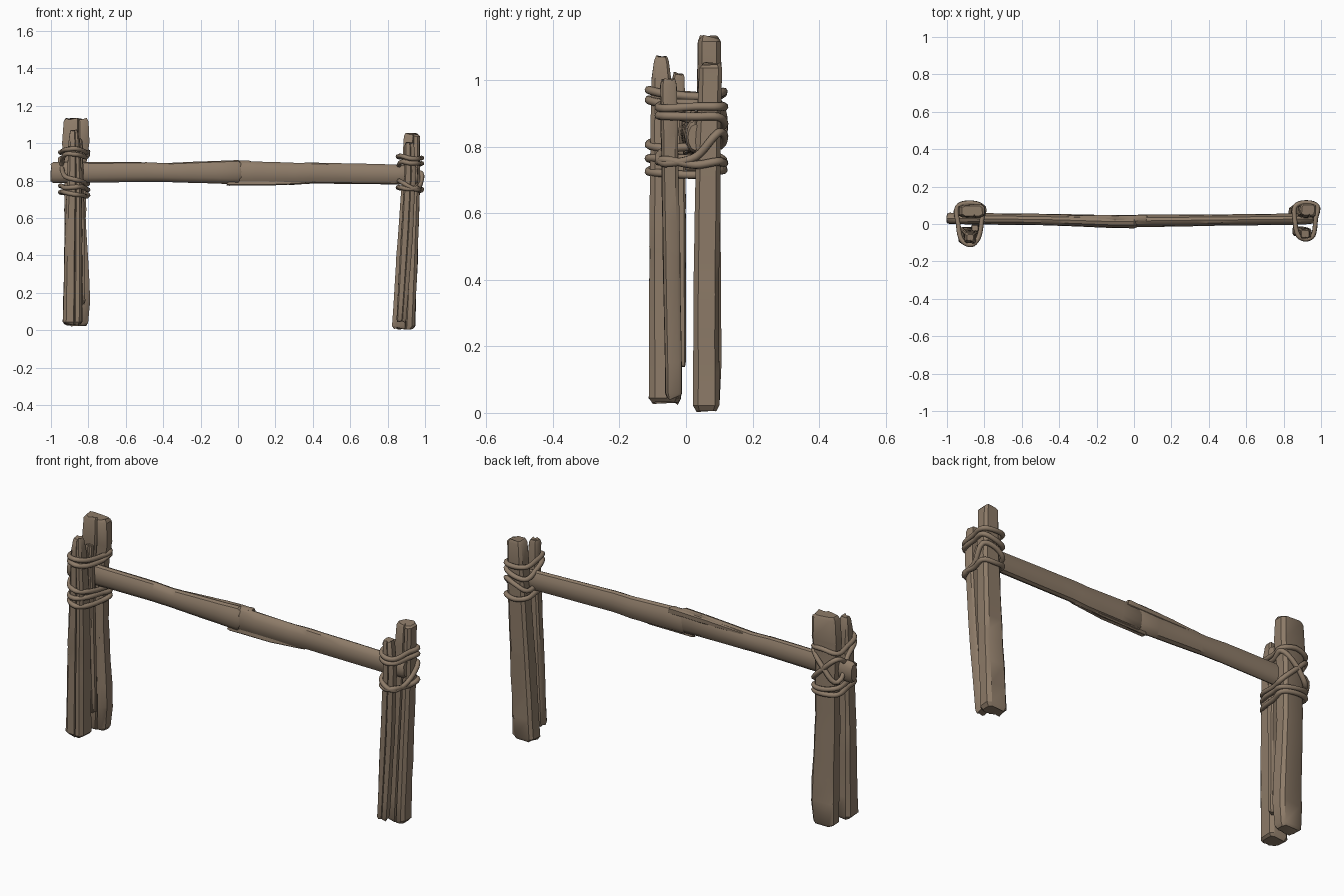
import bpy, bmesh, math, random
from mathutils import Vector

if "Cube" in bpy.data.objects:
    bpy.data.objects.remove(bpy.data.objects["Cube"])

random.seed(7)
wood = bpy.data.materials.new("weathered_brown_wood")
wood.diffuse_color = (0.27, 0.20, 0.14, 1)
wood.use_nodes = True
wood.node_tree.nodes["Principled BSDF"].inputs["Base Color"].default_value = wood.diffuse_color

# Cross-sections in unit half-sizes: plank with a split groove, and round pole
PLANK = [(1, -.65), (1, .65), (.7, 1), (-.7, 1), (-1, .65), (-1, -.65),
         (-.7, -1), (.12, -1), (.2, -.72), (.3, -1), (.7, -1)]
POLE = [(math.cos(i * math.pi / 6), math.sin(i * math.pi / 6)) for i in range(12)]


def finish(obj, angle=35):
    obj.data.materials.clear()
    obj.data.materials.append(wood)
    bpy.ops.object.select_all(action='DESELECT')
    obj.select_set(True)
    bpy.context.view_layer.objects.active = obj
    bpy.ops.object.shade_smooth_by_angle(angle=math.radians(angle))


def sample(keys, t):
    for k0, k1 in zip(keys, keys[1:]):
        if t <= k1[0]:
            f = (t - k0[0]) / (k1[0] - k0[0])
            return [a + (b - a) * f for a, b in zip(k0, k1)]
    return list(keys[-1])


def loft(name, axis, keys, profile, rows=9, rough=.05, ragged=.006):
    """Sweep profile through keys (t, centre a, centre b, half a, half b)."""
    bm = bmesh.new()
    t0, t1 = keys[0][0], keys[-1][0]
    ts = [t0 + (t1 - t0) * i / rows for i in range(rows + 1)]
    ts = sorted(set(ts[1:-1] + [k[0] for k in keys]))
    e = .014
    steps = [(t0, .8)] + [(t0 + e, 1)] + [(t, 1) for t in ts if t0 + 2 * e < t < t1 - 2 * e]
    steps += [(t1 - e, 1), (t1, .8)]
    wobble = [random.uniform(-rough, rough) for _ in profile]
    rings = []
    for t, s in steps:
        _, ca, cb, ha, hb = sample(keys, t)
        ring = []
        for w, (pa, pb) in zip(wobble, profile):
            k = s * (1 + w + random.uniform(-rough, rough) * .6)
            dt = random.uniform(-ragged, ragged) if s < 1 else 0
            a, b, c = ca + pa * ha * k, cb + pb * hb * k, t + dt
            ring.append(bm.verts.new((a, b, c) if axis == 'Z' else (c, a, b)))
        rings.append(ring)
    n = len(profile)
    for r0, r1 in zip(rings, rings[1:]):
        for i in range(n):
            bm.faces.new((r0[i], r0[(i + 1) % n], r1[(i + 1) % n], r1[i]))
    bm.faces.new(rings[0][::-1])
    bm.faces.new(rings[-1])
    bmesh.ops.recalc_face_normals(bm, faces=bm.faces)
    me = bpy.data.meshes.new(name)
    bm.to_mesh(me)
    bm.free()
    obj = bpy.data.objects.new(name, me)
    bpy.context.collection.objects.link(obj)
    finish(obj)


def rope(name, path, heights, radius=.0125):
    """Closed rope wrap through plan points at the given heights."""
    cu = bpy.data.curves.new(name + "_curve", 'CURVE')
    cu.dimensions = '3D'
    cu.resolution_u = 5
    cu.bevel_depth = radius
    cu.bevel_resolution = 2
    sp = cu.splines.new('BEZIER')
    sp.bezier_points.add(len(path) - 1)
    sp.use_cyclic_u = True
    pts = [Vector((x, y, z)) for (x, y), z in zip(path, heights)]
    for i, bp in enumerate(sp.bezier_points):
        prev, nxt = pts[i - 1], pts[(i + 1) % len(pts)]
        d = (nxt - prev).normalized()
        bp.handle_left_type = bp.handle_right_type = 'FREE'
        bp.co = pts[i]
        bp.handle_left = pts[i] - d * (pts[i] - prev).length * .3
        bp.handle_right = pts[i] + d * (nxt - pts[i]).length * .3
    tmp = bpy.data.objects.new(name + "_tmp", cu)
    bpy.context.collection.objects.link(tmp)
    bpy.context.view_layer.update()
    me = bpy.data.meshes.new_from_object(tmp.evaluated_get(bpy.context.evaluated_depsgraph_get()))
    bpy.data.objects.remove(tmp)
    obj = bpy.data.objects.new(name, me)
    bpy.context.collection.objects.link(obj)
    finish(obj, 60)


# Left post: wide back plank, front stake, thin middle stake
loft("left_back_plank", 'Z', [(.025, -.86, .065, .06, .036), (.15, -.855, .066, .066, .04),
     (.6, -.87, .066, .058, .037), (.9, -.87, .068, .06, .036), (1.0, -.867, .07, .073, .036),
     (1.13, -.865, .07, .068, .034)], PLANK)
loft("left_front_stake", 'Z', [(.03, -.885, -.062, .05, .048), (.5, -.88, -.066, .045, .042),
     (.8, -.875, -.07, .038, .036), (1.0, -.876, -.073, .03, .03), (1.07, -.876, -.073, .02, .02)], PLANK)
loft("left_middle_stake", 'Z', [(.14, -.835, -.012, .018, .012), (.6, -.845, -.018, .024, .018),
     (1.02, -.85, -.022, .02, .018)], PLANK)

# Right post: leaning back plank and thin front stake
loft("right_back_plank", 'Z', [(.008, .885, .061, .06, .038), (.4, .905, .062, .055, .038),
     (.8, .925, .067, .048, .037), (1.05, .93, .075, .041, .034)], PLANK)
loft("right_front_stake", 'Z', [(.045, .872, -.037, .026, .024), (.5, .902, -.044, .032, .025),
     (.85, .92, -.05, .03, .025), (1.0, .915, -.053, .025, .024)], PLANK)

# Cross beam: two poles joined at a broken step in the middle
loft("beam_left", 'X', [(-1, .03, .843, .031, .057), (-.5, .024, .846, .031, .053),
     (-.4, .022, .843, .032, .051), (-.12, .013, .845, .035, .061), (.015, .012, .845, .036, .067)],
     POLE, 8, .02, .004)
loft("beam_right", 'X', [(-.02, .016, .842, .033, .064), (.3, .02, .836, .032, .058),
     (.4, .021, .84, .03, .056), (.85, .026, .832, .03, .053), (.96, .027, .828, .026, .048)],
     POLE, 8, .02, .004)
# Splinters peeling from the beam
loft("beam_top_splinter", 'X', [(-.36, .036, .88, .008, .006), (-.15, .032, .886, .014, .014),
     (.07, .03, .89, .016, .017)], PLANK, 5, .15, .008)
loft("beam_lower_splinter", 'X', [(-.06, .008, .788, .016, .014), (.2, .01, .788, .016, .012),
     (.38, .016, .79, .01, .007)], PLANK, 5, .15, .008)

# Rope wraps: back-left, back, back-right, right, front-right, front, front-left, left
LEFT = [(-.945, .09), (-.875, .113), (-.805, .088), (-.812, .03),
        (-.83, -.07), (-.87, -.112), (-.922, -.085), (-.94, .0)]
RIGHT = [(.862, .095), (.92, .115), (.98, .095), (.972, .03),
         (.958, -.06), (.92, -.082), (.878, -.062), (.86, .02)]
WRAPS = {
    "left_upper_rope": (LEFT, [.95, .965, .955, .95, .96, .97, .965, .955]),
    "left_cross_rope_a": (LEFT, [.80, .87, .94, .925, .93, .94, .94, .90]),
    "left_cross_rope_b": (LEFT, [.92, .86, .79, .78, .795, .805, .82, .86]),
    "left_lower_rope": (LEFT, [.77, .755, .75, .755, .765, .765, .76, .77]),
    "left_bottom_rope": (LEFT, [.735, .73, .725, .715, .72, .725, .735, .74]),
    "right_upper_rope": (RIGHT, [.925, .92, .92, .92, .915, .918, .93, .93]),
    "right_second_rope": (RIGHT, [.86, .87, .89, .89, .892, .893, .90, .88]),
    "right_cross_rope": (RIGHT, [.80, .83, .84, .77, .75, .765, .79, .80]),
    "right_lower_rope": (RIGHT, [.76, .75, .755, .745, .76, .755, .76, .765]),
}
for rope_name, (path, zs) in WRAPS.items():
    rope(rope_name, path, zs)
